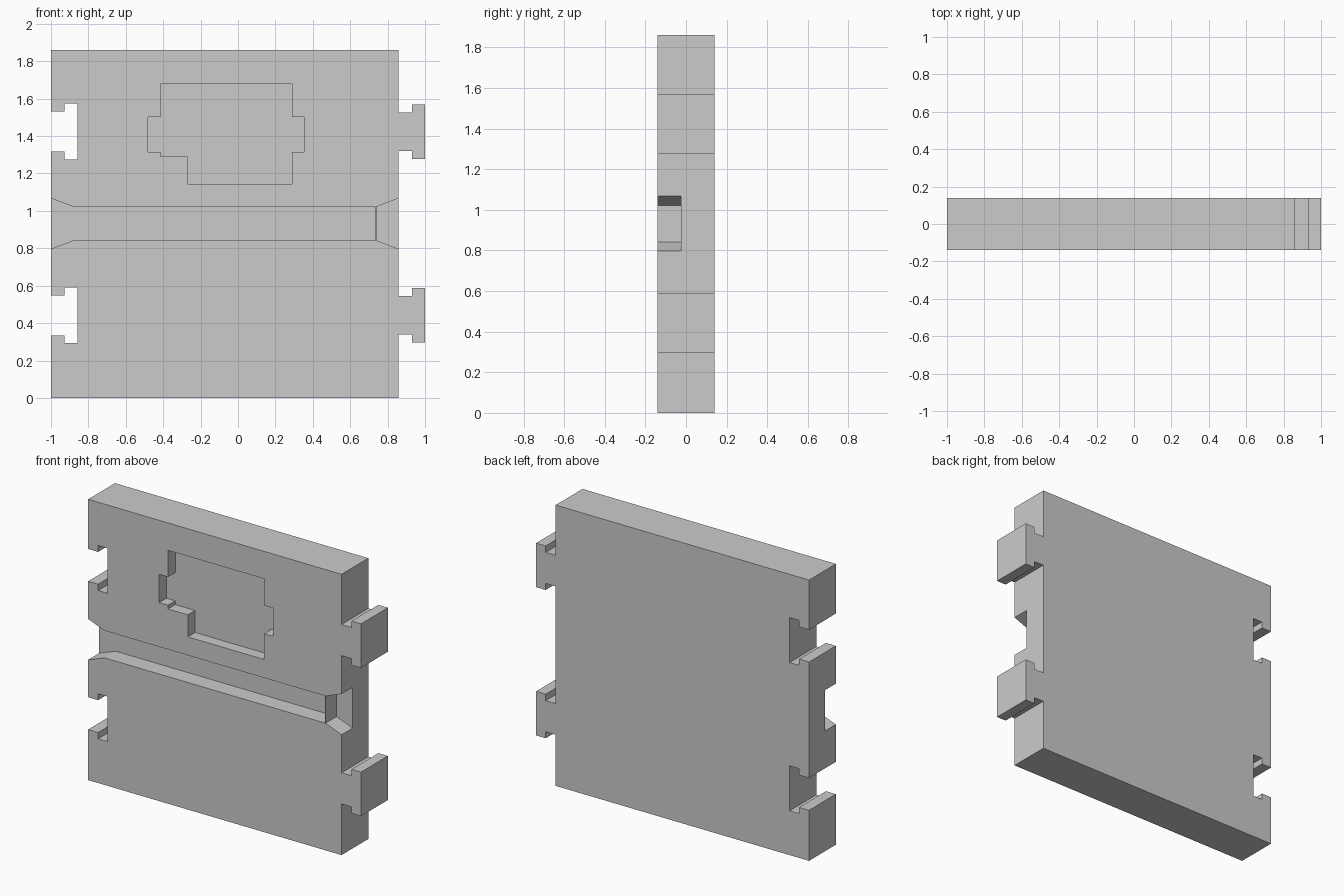
import bpy, bmesh

if "Cube" in bpy.data.objects:
    bpy.data.objects.remove(bpy.data.objects["Cube"])

FRONT, BACK = -0.14, 0.14
LEFT, RIGHT, TOP = -1.0, 0.857, 1.86


def prism(name, profile, y0, y1):
    """Extrude an x-z profile from y0 to y1."""
    bm = bmesh.new()
    face = bm.faces.new([bm.verts.new((x, y0, z)) for x, z in profile])
    ext = bmesh.ops.extrude_face_region(bm, geom=[face])["geom"]
    verts = [v for v in ext if isinstance(v, bmesh.types.BMVert)]
    bmesh.ops.translate(bm, verts=verts, vec=(0, y1 - y0, 0))
    bmesh.ops.recalc_face_normals(bm, faces=bm.faces)
    mesh = bpy.data.meshes.new(name)
    bm.to_mesh(mesh)
    bm.free()
    obj = bpy.data.objects.new(name, mesh)
    bpy.context.collection.objects.link(obj)
    return obj


def joint(x, z, neck, head):
    """T-shaped joint outline, bottom to top, centred at height z."""
    a, b = x + 0.073, x + 0.143
    half = [(x, neck), (a, neck), (a, head), (b, head)]
    return [(px, z - h) for px, h in half] + [(px, z + h) for px, h in reversed(half)]


def cut(target, cutter):
    cutter.hide_render = True
    mod = target.modifiers.new(cutter.name, "BOOLEAN")
    mod.operation, mod.solver, mod.object = "DIFFERENCE", "EXACT", cutter
    bpy.context.view_layer.objects.active = target
    bpy.ops.object.modifier_apply(modifier=mod.name)
    bpy.data.objects.remove(cutter)


# Panel outline: tabs up the right edge, matching slots down the left edge
outline = [(LEFT, 0), (RIGHT, 0)]
for z in (0.442, 1.424):
    outline += joint(RIGHT, z, 0.103, 0.146)
outline += [(RIGHT, TOP), (LEFT, TOP)]
for z in (1.424, 0.442):
    outline += reversed(joint(LEFT, z, 0.107, 0.149))
panel = prism("wall_panel", outline, FRONT, BACK)

# Horizontal groove with flared ends (cutter runs just past the panel edges)
lower = [(LEFT - 0.02, 0.79), (LEFT, 0.797), (-0.88, 0.842),
         (0.74, 0.842), (RIGHT, 0.797), (RIGHT + 0.02, 0.79)]
upper = [(x, 1.864 - z) for x, z in reversed(lower)]
cut(panel, prism("groove_cutter", lower + upper, FRONT - 0.1, -0.025))

# Shallow stepped recess
recess = [(-0.415, 1.678), (0.29, 1.678), (0.29, 1.502), (0.354, 1.502),
          (0.354, 1.315), (0.29, 1.315), (0.29, 1.144), (-0.27, 1.144),
          (-0.27, 1.29), (-0.415, 1.29), (-0.415, 1.315), (-0.48, 1.315),
          (-0.48, 1.502), (-0.415, 1.502)]
cut(panel, prism("recess_cutter", recess, FRONT - 0.1, FRONT + 0.076))

# Thin stop closing the groove where the right flare begins
prism("groove_stop", [(0.736, 0.842), (0.74, 0.842), (0.74, 1.022), (0.736, 1.022)],
      FRONT, -0.025)
